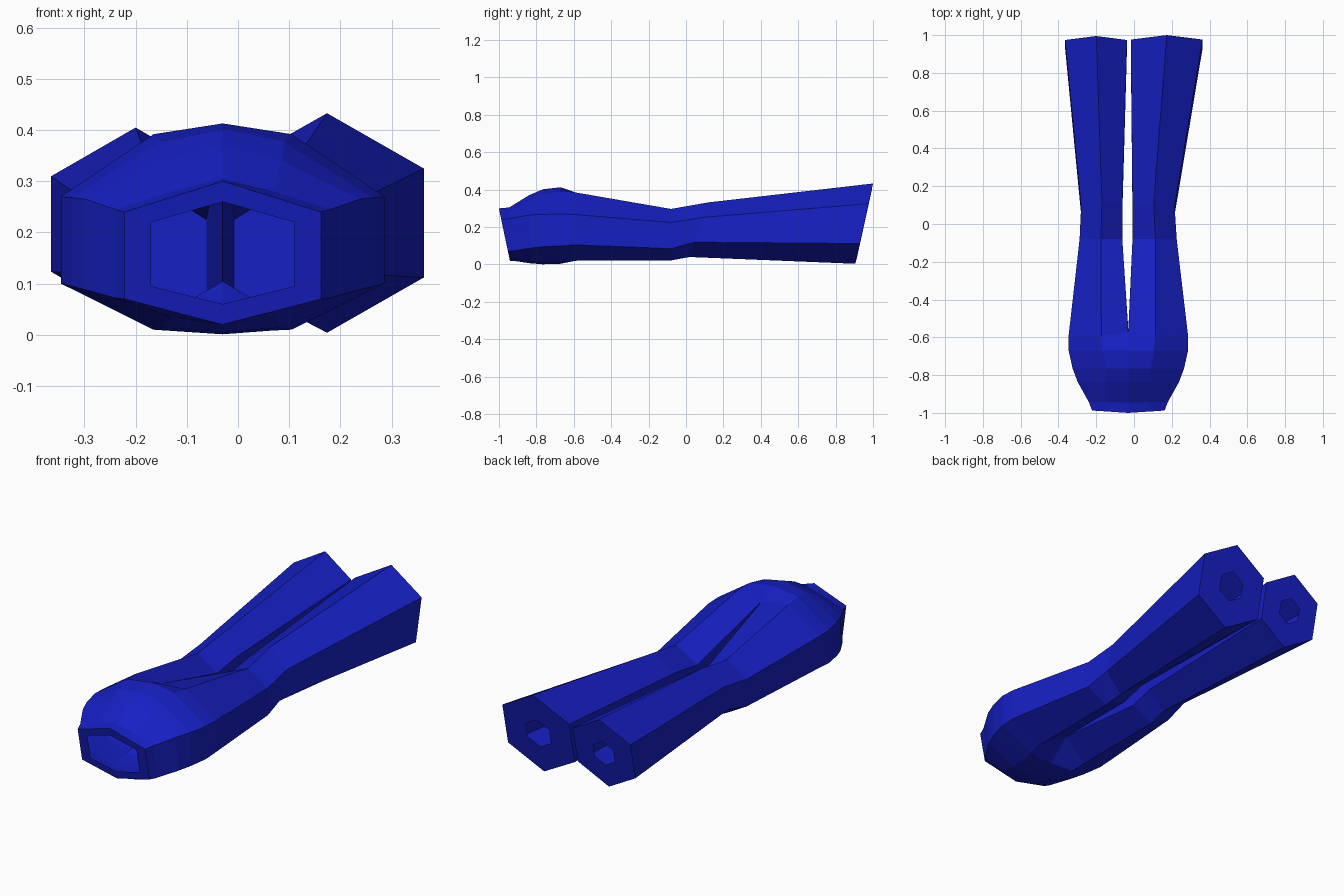
import bpy, bmesh

if "Cube" in bpy.data.objects:
    bpy.data.objects.remove(bpy.data.objects["Cube"])

CX = -0.03                      # centre line of the merged body
bm = bmesh.new()


def body_ring(y, tilt, hw, zu, zl, cx, ct, cb, tc, bc, y_top=None, y_bot=None):
    """Ten-point section: top centre, corners, sides, bottom centre, mirrored."""
    right = [(cx, ct), (hw, zu), (hw, zl), (cx, cb)]
    pts = [(0, tc)] + right + [(0, bc)] + [(-x, z) for x, z in reversed(right)]
    ref = max(tc, ct)
    ring = [bm.verts.new((CX + x, y + tilt * (ref - z), z)) for x, z in pts]
    if y_top is not None:
        ring[0].co.y = y_top
    if y_bot is not None:
        ring[5].co.y = y_bot
    return ring


def leg_ring(y, tilt, xo, xi, xt, zt, zu, zl, zb, scale=1.0):
    """Hexagonal section: top, outer side, bottom, inner side."""
    pts = [(xt, zt), (xo, zu), (xo, zl), (xt, zb), (xi, zl), (xi, zu)]
    mx, mz = (xo + xi) / 2, (zt + zb) / 2
    ring = []
    for x, z in pts:
        x, z2 = mx + (x - mx) * scale, mz + (z - mz) * scale
        ring.append(bm.verts.new((x, y - tilt * (zt - z2), z2)))
    return ring


def loft(rings):
    for a, b in zip(rings, rings[1:]):
        for i in range(len(a)):
            j = (i + 1) % len(a)
            bm.faces.new((a[i], a[j], b[j], b[i]))


# Body shell, from the inner edge of the mouth rim to the crotch
body = [
    body_ring(-0.992, 0.21, 0.14, 0.22, 0.095, 0.07, 0.24, 0.0775, 0.26, 0.06),
    body_ring(-1.00, 0.21, 0.192, 0.24, 0.07, 0.096, 0.27, 0.045, 0.30, 0.02),
    body_ring(-0.945, 0.07, 0.21, 0.245, 0.072, 0.10, 0.28, 0.035, 0.305, 0.02),
    body_ring(-0.84, 0.03, 0.268, 0.265, 0.088, 0.115, 0.34, 0.014, 0.37, 0.006),
    body_ring(-0.765, 0.0, 0.295, 0.268, 0.095, 0.12, 0.378, 0.010, 0.402, 0.001),
    body_ring(-0.67, 0.0, 0.316, 0.27, 0.10, 0.135, 0.392, 0.010, 0.413, 0.004),
    body_ring(-0.59, 0.0, 0.316, 0.267, 0.105, 0.143, 0.385, 0.02,
              0.37, 0.105, -0.575, -0.56),
]
loft(body)

# Leg sections: y, tilt, outer x, inner x, top x, z of top / upper / lower / bottom
right = [
    (-0.08, 0.0, 0.226, -0.008, 0.113, 0.297, 0.225, 0.085, 0.022),
    (0.12, 0.34, 0.215, -0.008, 0.105, 0.332, 0.252, 0.12, 0.04),
    (1.00, 0.22, 0.363, -0.017, 0.174, 0.433, 0.325, 0.112, 0.004),
]
left = [
    (-0.08, 0.0, -0.288, -0.062, -0.175, 0.297, 0.225, 0.085, 0.022),
    (0.12, 0.34, -0.28, -0.062, -0.17, 0.325, 0.25, 0.12, 0.045),
    (0.995, 0.22, -0.365, -0.037, -0.20, 0.405, 0.31, 0.123, 0.028),
]
end = body[-1]
partitions = []
for sections, order in ((right, (1, 2, 3, 4, 5, 0)), (left, (9, 8, 7, 6, 5, 0))):
    rings = [[end[i] for i in order]] + [leg_ring(*s) for s in sections]
    # Rim around the small end hole
    rings.append(leg_ring(*sections[-1], scale=0.35))
    # Slope the rim so that it stays in the plane of the end face
    top, bottom = rings[-2][0].co, rings[-2][3].co
    for v in rings[-1]:
        v.co.y = top.y - sections[-1][1] * (top.z - v.co.z)
    loft(rings)
    partitions.append(rings[1])

bmesh.ops.recalc_face_normals(bm, faces=bm.faces[:])
# Inner partitions closing the passage at the waist
for ring in partitions:
    bm.faces.new(ring)

mesh = bpy.data.meshes.new("twin_pipe_body")
bm.to_mesh(mesh)
bm.free()

# Blue finish
blue = bpy.data.materials.new("blue")
blue.diffuse_color = (0.008, 0.014, 0.55, 1)
blue.use_nodes = True
blue.node_tree.nodes["Principled BSDF"].inputs["Base Color"].default_value = blue.diffuse_color
mesh.materials.append(blue)
bpy.context.collection.objects.link(bpy.data.objects.new("twin_pipe_body", mesh))
